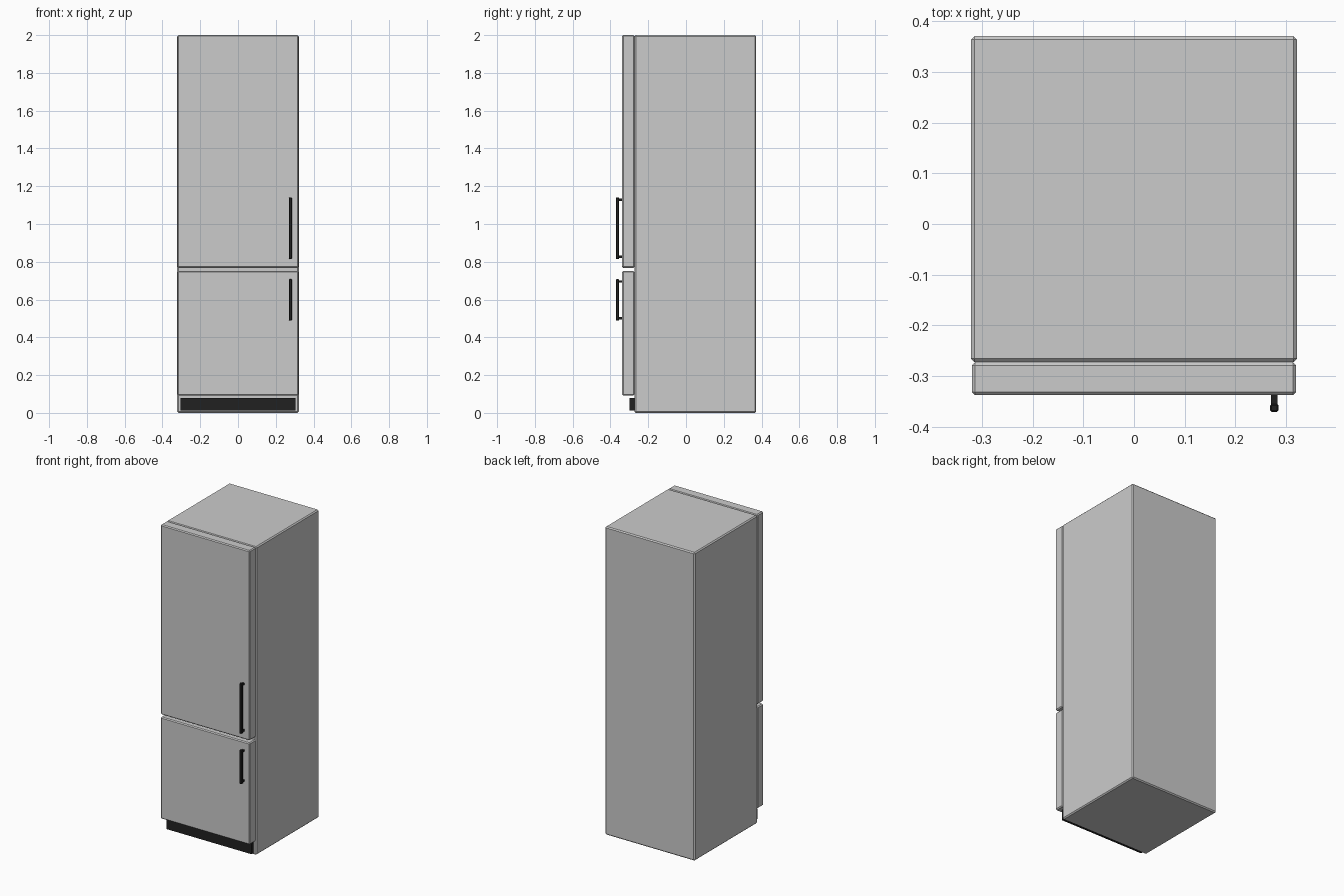
import bpy

if "Cube" in bpy.data.objects:
    bpy.data.objects.remove(bpy.data.objects["Cube"])

black = bpy.data.materials.new("black_trim")
black.diffuse_color = (0.015, 0.015, 0.015, 1)
black.use_nodes = True
black.node_tree.nodes["Principled BSDF"].inputs["Base Color"].default_value = black.diffuse_color


def box(name, lo, hi, bevel, mat=None):
    """Chamfered box between two corners."""
    bpy.ops.mesh.primitive_cube_add(size=1, location=[(a + b) / 2 for a, b in zip(lo, hi)])
    ob = bpy.context.object
    ob.name = name
    ob.scale = [b - a for a, b in zip(lo, hi)]
    bpy.ops.object.transform_apply(location=False, rotation=False, scale=True)
    if bevel:
        mod = ob.modifiers.new("edge_chamfer", 'BEVEL')
        mod.width = bevel
        mod.segments = 1
    if mat:
        ob.data.materials.append(mat)
    return ob


def handle(name, z0, z1):
    """Vertical bar held by two short posts."""
    x = 0.277
    box(name + "_bar", (x - 0.008, -0.371, z0), (x + 0.008, -0.355, z1), 0.003, black)
    for label, z in (("lower", z0 + 0.013), ("upper", z1 - 0.013)):
        box(f"{name}_{label}_post", (x - 0.006, -0.358, z - 0.006),
            (x + 0.006, -0.335, z + 0.006), 0, black)


# Cabinet
box("cabinet", (-0.322, -0.273, 0), (0.322, 0.371, 2), 0.007)

# Doors
box("fridge_door", (-0.32, -0.338, 0.768), (0.32, -0.273, 2), 0.006)
box("freezer_door", (-0.32, -0.338, 0.092), (0.32, -0.273, 0.752), 0.006)

# Door handles
handle("fridge_handle", 0.814, 1.141)
handle("freezer_handle", 0.488, 0.708)

# Recessed plinth
box("kick_plate", (-0.304, -0.298, 0.013), (0.304, -0.268, 0.08), 0, black)
